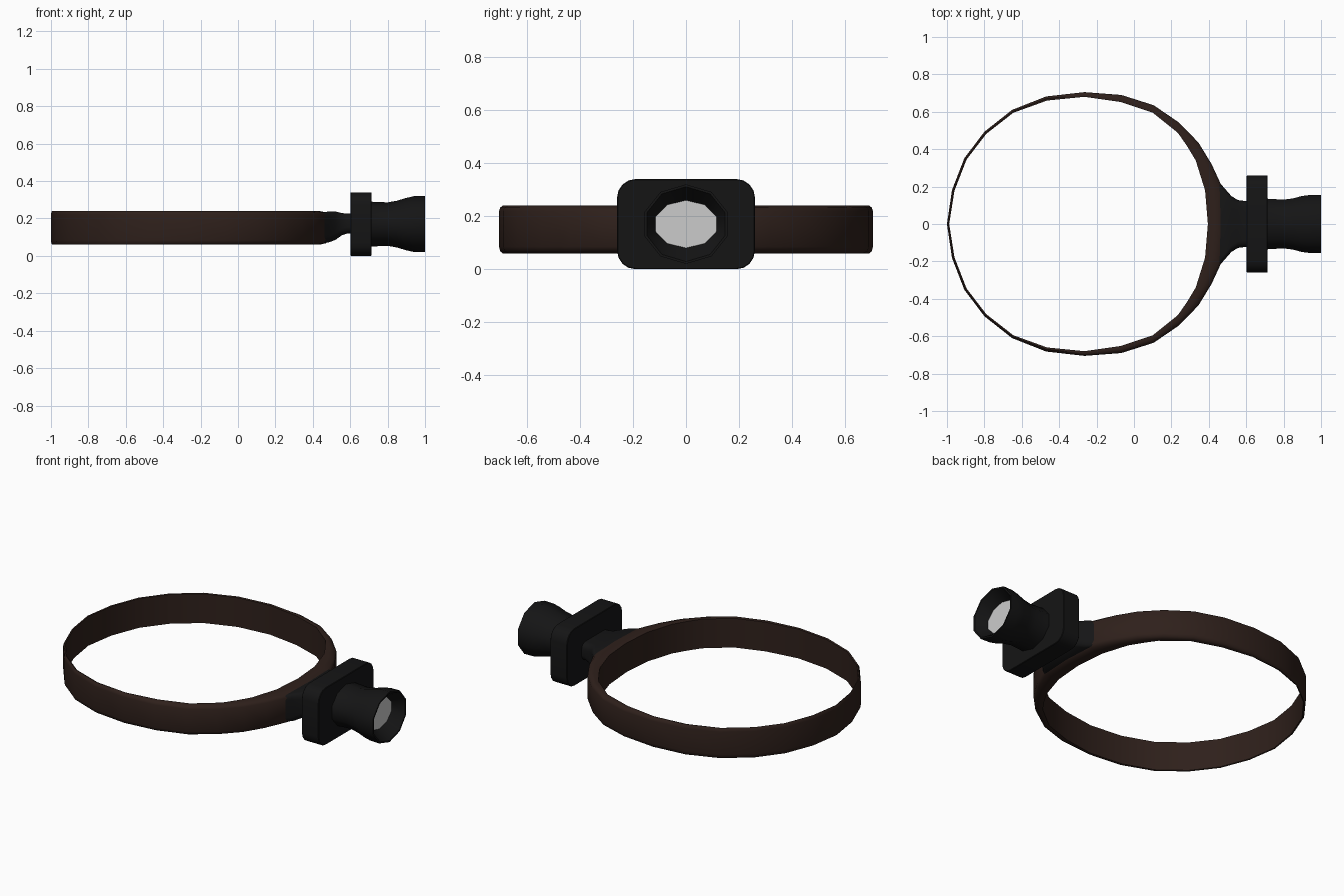
import bpy, bmesh, math

if "Cube" in bpy.data.objects:
    bpy.data.objects.remove(bpy.data.objects["Cube"])


def material(name, color):
    m = bpy.data.materials.new(name)
    m.diffuse_color = color
    m.use_nodes = True
    m.node_tree.nodes["Principled BSDF"].inputs["Base Color"].default_value = m.diffuse_color
    return m


BROWN = material("brown_leather", (0.028, 0.0145, 0.011, 1))
BLACK = material("black_plastic", (0.0073, 0.0073, 0.0076, 1))
GLASS = material("lens_glass", (0.8, 0.8, 0.8, 1))


def loft(name, rings, mat, closed=False, caps=True, angle=35):
    """Skin a list of equally long point rings."""
    bm = bmesh.new()
    vs = [[bm.verts.new(p) for p in r] for r in rings]
    n = len(rings[0])
    for i in range(len(vs) if closed else len(vs) - 1):
        a, b = vs[i], vs[(i + 1) % len(vs)]
        for j in range(n):
            bm.faces.new((a[j], a[(j + 1) % n], b[(j + 1) % n], b[j]))
    if caps and not closed:
        bm.faces.new(vs[0])
        bm.faces.new(vs[-1])
    bmesh.ops.recalc_face_normals(bm, faces=bm.faces)
    me = bpy.data.meshes.new(name)
    bm.to_mesh(me)
    bm.free()
    ob = bpy.data.objects.new(name, me)
    bpy.context.collection.objects.link(ob)
    me.materials.append(mat)
    bpy.ops.object.select_all(action='DESELECT')
    ob.select_set(True)
    bpy.context.view_layer.objects.active = ob
    bpy.ops.object.shade_smooth_by_angle(angle=math.radians(angle))
    return ob


def rounded_rect(x, hy, z0, z1, r, seg=4):
    """Rounded rectangle in the YZ plane."""
    cz, hz = (z0 + z1) / 2, (z1 - z0) / 2
    pts = []
    for k, (sy, sz) in enumerate([(1, 1), (-1, 1), (-1, -1), (1, -1)]):
        for i in range(seg + 1):
            a = math.pi / 2 * (k + i / seg)
            pts.append((x, sy * (hy - r) + r * math.cos(a),
                        cz + sz * (hz - r) + r * math.sin(a)))
    return pts


def decagon(x, hy, hz):
    """Ten-sided ring with upright sides, half sizes hy and hz."""
    k = hy / math.cos(math.radians(18))
    return [(x, k * math.cos(math.radians(18 + 36 * i)),
             0.17 + hz * math.sin(math.radians(18 + 36 * i))) for i in range(10)]


# Head band: inner and outer outline of one half, from the back to the front
half = [((-0.988, 0), (-1.0, 0)),
        ((-0.96, 0.178), (-0.973, 0.182)),
        ((-0.895, 0.345), (-0.907, 0.352)),
        ((-0.79, 0.482), (-0.80, 0.493)),
        ((-0.645, 0.595), (-0.652, 0.61)),
        ((-0.465, 0.66), (-0.469, 0.682)),
        ((-0.265, 0.68), (-0.265, 0.705)),
        ((-0.07, 0.652), (-0.068, 0.69)),
        ((0.10, 0.595), (0.105, 0.635)),
        ((0.235, 0.487), (0.24, 0.543)),
        ((0.285, 0.415), (0.345, 0.435)),
        ((0.33, 0.34), (0.415, 0.32)),
        ((0.38, 0.18), (0.475, 0.19)),
        ((0.395, 0), (0.485, 0))]
outline = half + [((a[0], -a[1]), (b[0], -b[1])) for a, b in half[-2:0:-1]]
section = [(0, 0.063), (0.45, 0.06), (0.85, 0.068), (1, 0.085),
           (1, 0.22), (0.85, 0.232), (0.45, 0.24), (0, 0.237)]
loft("head_band",
     [[(a[0] + t * (b[0] - a[0]), a[1] + t * (b[1] - a[1]), z) for t, z in section]
      for a, b in outline], BROWN, closed=True, angle=50)

# Flared neck joining band and plate
neck = [(0.455, 0.225, 0.072, 0.232, 0.03), (0.485, 0.19, 0.072, 0.238, 0.03),
        (0.52, 0.15, 0.085, 0.238, 0.035), (0.555, 0.128, 0.11, 0.229, 0.035),
        (0.585, 0.124, 0.12, 0.226, 0.035), (0.62, 0.124, 0.12, 0.226, 0.035)]
loft("neck", [rounded_rect(*s) for s in neck], BLACK, angle=50)

# Rounded mounting plate
plate = [(0.602, 0.257, 0.003, 0.337, 0.067), (0.605, 0.26, 0, 0.34, 0.07),
         (0.711, 0.26, 0, 0.34, 0.07), (0.714, 0.257, 0.003, 0.337, 0.067)]
loft("plate", [rounded_rect(*s) for s in plate], BLACK)

# Lamp housing flaring to the rim, then turning inside to the lens seat
housing = [(0.70, 0.136, 0.12), (0.735, 0.134, 0.119), (0.80, 0.13, 0.116),
           (0.85, 0.137, 0.125), (0.90, 0.15, 0.14), (0.94, 0.155, 0.149),
           (1.0, 0.156, 0.15), (1.0, 0.147, 0.141), (0.93, 0.115, 0.09)]
loft("lamp_housing", [decagon(*s) for s in housing], BLACK, angle=45)

# Lens disc set into the housing
loft("lens", [decagon(0.92, 0.113, 0.088), decagon(0.932, 0.115, 0.09)], GLASS)
